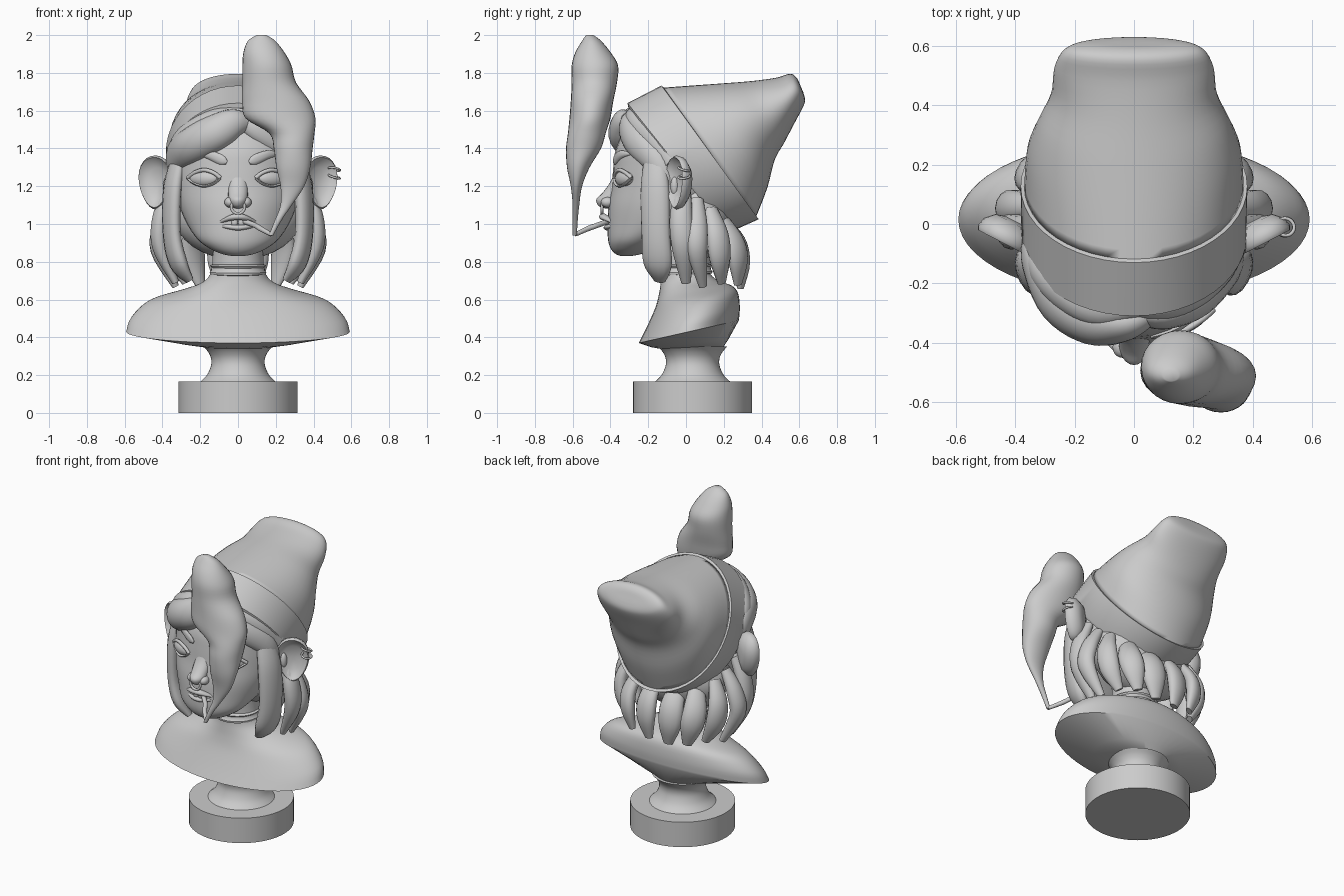
import bpy, bmesh, math
from mathutils import Vector

SEG = 36


def smooth_path(st, n=4):
    """Catmull-Rom interpolation through tuples of any length."""
    out = []
    for i in range(len(st) - 1):
        a, b, c, d = st[max(i - 1, 0)], st[i], st[i + 1], st[min(i + 2, len(st) - 1)]
        for k in range(n):
            t = k / n
            out.append(tuple(q + .5 * t * (r - p + t * (2 * p - 5 * q + 4 * r - s + t * (3 * (q - r) + s - p)))
                             for p, q, r, s in zip(a, b, c, d)))
    return out + [tuple(st[-1])]


def finish(ob, angle=40):
    bpy.ops.object.select_all(action='DESELECT')
    ob.select_set(True)
    bpy.context.view_layer.objects.active = ob
    bpy.ops.object.shade_smooth_by_angle(angle=math.radians(angle))
    return ob


def skin(name, rings, angle=40):
    """Join rings of equal size into a closed surface."""
    bm = bmesh.new()
    vs = [[bm.verts.new(p) for p in r] for r in rings]
    n = len(rings[0])
    for a, b in zip(vs, vs[1:]):
        for i in range(n):
            bm.faces.new((a[i], a[(i + 1) % n], b[(i + 1) % n], b[i]))
    bm.faces.new(vs[0][::-1])
    bm.faces.new(vs[-1])
    bmesh.ops.recalc_face_normals(bm, faces=bm.faces)
    me = bpy.data.meshes.new(name)
    bm.to_mesh(me)
    bm.free()
    ob = bpy.data.objects.new(name, me)
    bpy.context.collection.objects.link(ob)
    return finish(ob, angle)


def hoops(stations, seg=SEG):
    """Station: centre x, half width, front y, front z, back y, back z."""
    rings = []
    for cx, rx, yf, zf, yb, zb in stations:
        ring = []
        for i in range(seg):
            a = 2 * math.pi * i / seg
            c, s = math.cos(a), math.sin(a)
            ring.append((cx + rx * c, (yf + yb) / 2 + s * (yb - yf) / 2, (zf + zb) / 2 + s * (zb - zf) / 2))
        rings.append(ring)
    return rings


def tube(name, pts, seg=14, n=5):
    """Points: x, y, z, half width, half thickness; thickness faces away from the head axis."""
    P = smooth_path(pts, n)
    rings = []
    for i, p in enumerate(P):
        c = Vector(p[:3])
        T = (Vector(P[min(i + 1, len(P) - 1)][:3]) - Vector(P[max(i - 1, 0)][:3])).normalized()
        N = Vector((c.x, c.y + .03, 0))
        N = (N - T * N.dot(T)).normalized()
        B = T.cross(N)
        rings.append([c + B * p[3] * math.cos(2 * math.pi * k / seg) + N * p[4] * math.sin(2 * math.pi * k / seg)
                      for k in range(seg)])
    return skin(name, rings, 60)


def ball(name, loc, scale, rot=(0, 0, 0)):
    bpy.ops.mesh.primitive_uv_sphere_add(segments=28, ring_count=16, location=loc, rotation=rot)
    ob = bpy.context.object
    ob.name, ob.scale = name, scale
    return finish(ob)


def hoop(name, loc, R, r, rot=(0, 0, 0), scale=(1, 1, 1)):
    bpy.ops.mesh.primitive_torus_add(major_radius=R, minor_radius=r, major_segments=32, minor_segments=10,
                                     location=loc, rotation=rot)
    ob = bpy.context.object
    ob.name, ob.scale = name, scale
    return finish(ob, 60)


# plinth and its turned stem
cy = .035
skin("plinth", hoops([(0, r, cy - r, z, cy + r, z) for r, z in [(.315, 0), (.315, .165), (.2, .165), (.2, .16)]], 64))
stem = smooth_path([(.205, .16), (.165, .2), (.143, .25), (.143, .29), (.16, .325), (.185, .352)])
skin("stem", hoops([(0, r, cy - r, z, cy + r, z) for r, z in stem], 48))

# shoulders and neck with a crisp tilted lower edge
under = [(0, .17, -.14, .34, .2, .352), (0, .3, -.18, .347, .225, .39)]
body = [(0, .592, -.25, .37, .28, .49), (0, .565, -.21, .45, .285, .56), (0, .47, -.165, .55, .275, .635),
        (0, .3, -.145, .62, .24, .675), (0, .19, -.135, .68, .17, .7), (0, .145, -.13, .73, .12, .75),
        (0, .135, -.13, .8, .13, .82), (0, .13, -.14, .95, .13, .95)]
skin("shoulders", hoops(under + smooth_path(body), 56))
# choker band
skin("choker", hoops([(0, r, -r, z, r - .01, z + .01) for r, z in
                      [(.13, .725), (.148, .728), (.15, .74), (.143, .748), (.14, .765), (.148, .775), (.13, .785)]]))

# head
face = [(.03, -.345, .83, -.29), (.09, -.375, .843, -.23), (.155, -.4, .873, -.16), (.215, -.413, .92, -.08),
        (.27, -.415, 1.0, .08), (.312, -.41, 1.1, .18), (.335, -.393, 1.2, .24), (.345, -.385, 1.3, .28),
        (.34, -.37, 1.4, .28), (.3, -.31, 1.52, .27), (.2, -.2, 1.64, .2)]
skin("head", hoops(smooth_path([(0, w, yf, z, yb, z) for w, yf, z, yb in face])), 60)

# eyes, lids, brows and nostrils
for s in (1, -1):
    ball("eye", (s * .18, -.322, 1.24), (.085, .04, .045), (0, 0, s * .5))
    for sg, nm in ((1, "upper_lid"), (-1, "lower_lid")):
        tube(nm, [(s * (.18 + .087 * u), -.333 - .02 * (1 - u * u) + .045 * u, 1.243 + sg * .043 * (1 - u * u),
                   .011 if sg > 0 else .007, .011) for u in (-1, -.6, 0, .6, 1)], 8)
    tube("brow", [(s * .06, -.38, 1.325, .01, .006), (s * .09, -.374, 1.34, .026, .01),
                  (s * .16, -.345, 1.368, .022, .01), (s * .235, -.285, 1.37, .004, .006)], 10)
    ball("nostril", (s * .042, -.415, 1.115), (.03, .035, .028))

# nose with ring
skin("nose", hoops(smooth_path([(0, .04, -.376, 1.28, -.33, 1.28), (0, .05, -.402, 1.22, -.34, 1.2),
                                (0, .052, -.442, 1.165, -.35, 1.15), (0, .048, -.475, 1.13, -.35, 1.11),
                                (0, .034, -.462, 1.095, -.36, 1.09), (0, .01, -.43, 1.083, -.38, 1.08)]), 20), 60)
hoop("nose_ring", (0, -.445, 1.09), .035, .008, (math.pi / 2, 0, 0))

# lips, teeth, cigarette
tube("upper_lip", [(-.12, -.365, .998, .005, .006), (-.06, -.412, 1.025, .012, .018), (-.02, -.435, 1.037, .017, .022),
                   (.02, -.435, 1.037, .017, .022), (.06, -.412, 1.025, .012, .018), (.12, -.365, .998, .005, .006)])
tube("lower_lip", [(-.11, -.37, .992, .006, .006), (-.05, -.41, .985, .012, .016), (0, -.418, .98, .014, .018),
                   (.05, -.41, .985, .012, .016), (.11, -.37, .992, .006, .006)])
for s in (1, -1):
    ball("tooth", (s * .018, -.415, 1.008), (.017, .012, .022))
tube("cigarette", [(.03, -.41, 1.015, .014, .014), (.09, -.47, .993, .014, .014), (.12, -.52, .975, .014, .014),
                   (.175, -.585, .945, .011, .011)], 12)

# smoke plume: z, centre x, half width, front y, back y
smoke = [(.94, .175, .012, -.6, -.578), (1.02, .213, .018, -.602, -.573), (1.1, .255, .03, -.6, -.565),
         (1.2, .288, .063, -.61, -.55), (1.3, .293, .09, -.63, -.51), (1.4, .292, .103, -.635, -.45),
         (1.48, .285, .12, -.625, -.425), (1.56, .225, .185, -.617, -.4), (1.65, .2, .178, -.61, -.385),
         (1.75, .165, .142, -.605, -.365), (1.84, .153, .13, -.605, -.36), (1.91, .137, .108, -.585, -.4),
         (1.97, .125, .072, -.55, -.45), (2.0, .125, .025, -.53, -.49)]
skin("smoke", hoops(smooth_path([(x, w, yf, z, yb, z) for z, x, w, yf, yb in smoke]), 28), 60)

# hat: crown leaning back plus folded band
crown = [(0, .37, -.12, 1.722, .37, 1.035), (0, .36, .06, 1.735, .43, 1.19), (0, .325, .2, 1.745, .47, 1.34),
         (0, .28, .35, 1.757, .52, 1.43), (0, .268, .48, 1.775, .575, 1.535), (0, .235, .55, 1.795, .62, 1.62),
         (0, .17, .585, 1.775, .63, 1.66), (0, .06, .605, 1.735, .62, 1.7)]
skin("hat_crown", hoops(smooth_path(crown), 48), 120)
skin("hat_band", hoops([(0, .35, -.27, 1.59, .2, 1.0), (0, .37, -.305, 1.615, .215, .955),
                        (0, .38, -.31, 1.64, .235, .958), (0, .382, -.13, 1.733, .385, 1.025),
                        (0, .368, -.118, 1.722, .37, 1.04)], 48), 40)

# fringe sweeping both ways from the parting, tucked up under the hat
tube("fringe_left", [(.04, -.31, 1.54, .05, .04), (-.03, -.335, 1.53, .08, .06), (-.13, -.32, 1.475, .1, .09),
                     (-.24, -.25, 1.415, .1, .09), (-.325, -.13, 1.36, .09, .055), (-.355, -.05, 1.28, .04, .02)], 20)
tube("fringe_right", [(.0, -.3, 1.56, .04, .03), (.1, -.31, 1.51, .07, .045), (.22, -.262, 1.43, .075, .05),
                      (.32, -.16, 1.33, .065, .04), (.35, -.1, 1.2, .03, .02)], 20)
for s, t in ((-1, .08), (1, .055)):
    tube("fringe_root", [(-s * .03, -.265, 1.57, .06, .05), (s * .1, -.27, 1.55, .065, t), (s * .2, -.23, 1.5, .07, t),
                         (s * .29, -.16, 1.43, .07, t * .8), (s * .345, -.07, 1.33, .06, .035)], 20)

# hanging locks, mirrored, with a hair mass behind them
ball("hair_mass", (0, .06, 1.05), (.34, .21, .24))
locks = [([(.3, -.17, 1.4), (.345, -.165, 1.2), (.35, -.16, .95), (.315, -.15, .79), (.255, -.14, .7)], .08, .042),
         ([(.35, -.01, 1.2), (.405, -.025, 1.05), (.41, -.015, .88), (.33, 0, .69)], .06, .045),
         ([(.33, .06, 1.13), (.4, .06, 1.0), (.42, .06, .86), (.33, .09, .67)], .055, .042),
         ([(.3, .13, 1.08), (.35, .165, .95), (.34, .18, .82), (.275, .19, .69)], .062, .042),
         ([(.2, .17, 1.05), (.24, .245, .92), (.235, .275, .81), (.2, .275, .68)], .07, .042),
         ([(.08, .18, 1.03), (.088, .27, .91), (.088, .295, .79), (.07, .288, .66)], .072, .042)]
for s in (1, -1):
    for pts, w, t in locks:
        k = [.6] + [1] * (len(pts) - 2) + [.42]
        tube("hair_lock", [(s * x, y, z, w * f, t * f) for (x, y, z), f in zip(pts, k)])

# cupped ears turned slightly forward, deep where they meet the head
cup = [(.3, .06), (.65, .05), (.93, .02), (1, -.012), (.93, -.026), (.82, -.01), (.55, .012), (.1, .018)]
for s in (1, -1):
    U, D = Vector((s * .87, .45, 0)), Vector((-s * .45, .87, 0))
    rings = []
    for r, d in cup:
        ring = []
        for i in range(28):
            a = 2 * math.pi * i / 28
            u = .1 * math.cos(a) * (1 + .22 * math.sin(a))
            ring.append(Vector((s * .432, -.04, 1.22)) + U * r * u + D * d + Vector((0, 0, .143 * r * math.sin(a))))
        rings.append(ring)
    skin("ear", rings, 70)
    ball("ear_inner", (s * .375, -.06, 1.2), (.022, .022, .05))

# earrings on one ear
for z, tilt in ((1.26, .2), (1.3, -.2)):
    hoop("earring", (.51, -.01, z - .01), .03, .006, (tilt, .25, .3))
